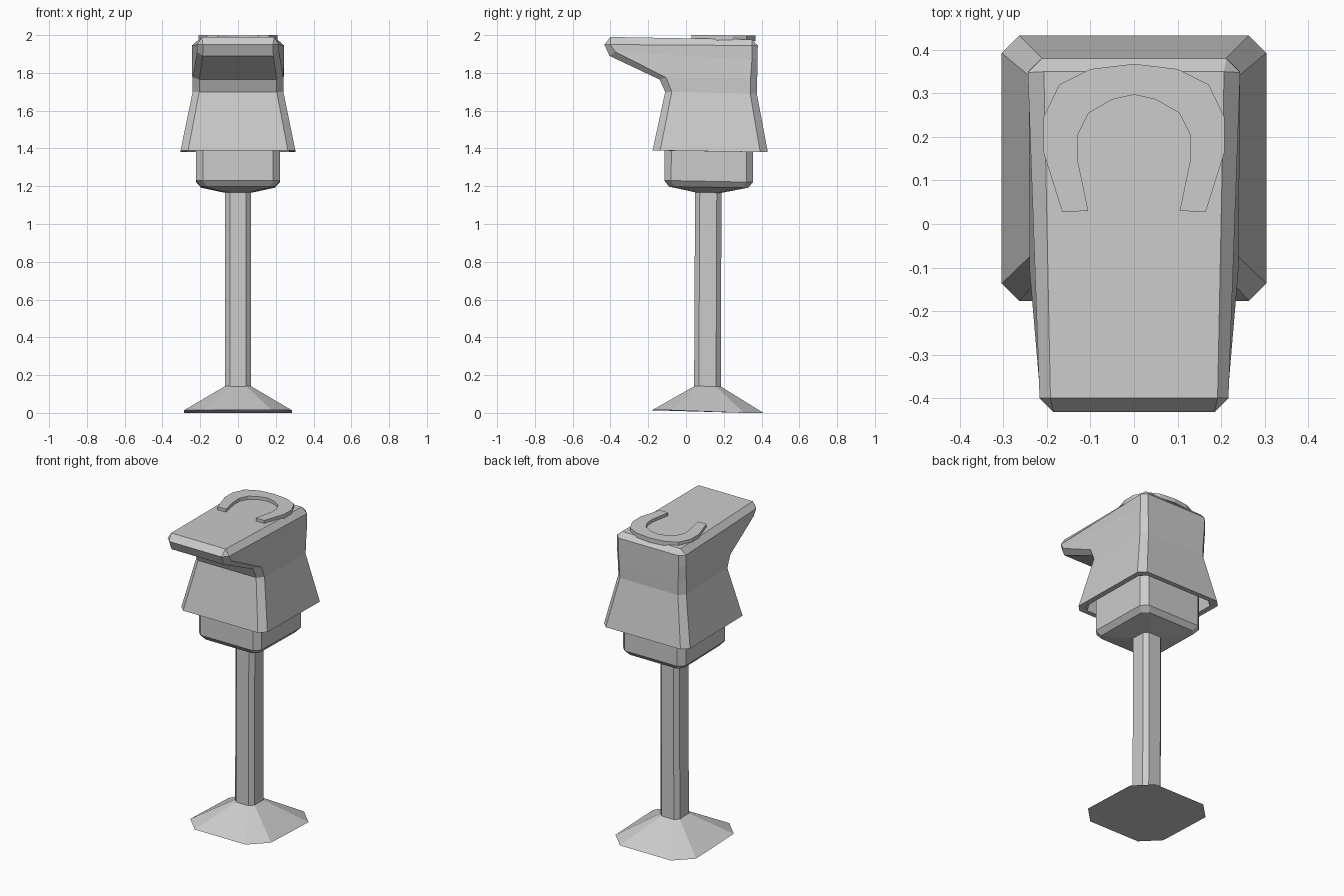
import bpy, bmesh

if "Cube" in bpy.data.objects:
    bpy.data.objects.remove(bpy.data.objects["Cube"], do_unlink=True)

# Single flat grey
grey = bpy.data.materials.new("plain_grey")
grey.use_nodes = True
colour = (0.6, 0.6, 0.6, 1)
grey.diffuse_color = colour
grey.node_tree.nodes["Principled BSDF"].inputs["Base Color"].default_value = colour


def finish(name, bm):
    bmesh.ops.remove_doubles(bm, verts=bm.verts, dist=0.0005)
    bmesh.ops.recalc_face_normals(bm, faces=bm.faces)
    mesh = bpy.data.meshes.new(name)
    bm.to_mesh(mesh)
    bm.free()
    mesh.materials.append(grey)
    obj = bpy.data.objects.new(name, mesh)
    bpy.context.collection.objects.link(obj)
    return obj


def ring(front_w, back_w, yf, yb, zf, zb, c, lift=0):
    """Rectangle with cut corners; width and height vary from front to back."""
    half = [(front_w - c, yf, zf), (front_w, yf + c, zf + lift),
            (back_w, yb - c, zb), (back_w - c, yb, zb)]
    return half + [(-x, y, z) for x, y, z in reversed(half)]


def loft(name, rings):
    bm = bmesh.new()
    loops = [[bm.verts.new(p) for p in r] for r in rings]
    for a, b in zip(loops, loops[1:]):
        for i in range(len(a)):
            j = (i + 1) % len(a)
            bm.faces.new((a[i], a[j], b[j], b[i]))
    bm.faces.new(loops[0])
    bm.faces.new(loops[-1])
    return finish(name, bm)


# Flared foot and post
loft("foot", [
    ring(0.285, 0.285, -0.18, 0.41, 0.014, 0.0, 0.105),
    ring(0.068, 0.068, 0.045, 0.185, 0.142, 0.139, 0.025)])
loft("post", [
    ring(0.068, 0.068, 0.043, 0.184, 0.135, 0.135, 0.025),
    ring(0.068, 0.068, 0.048, 0.188, 1.18, 1.18, 0.025)])

# Block under the head
loft("lower_block", [
    ring(0.068, 0.068, 0.048, 0.188, 1.168, 1.165, 0.025),
    ring(0.195, 0.195, -0.09, 0.33, 1.198, 1.192, 0.03),
    ring(0.222, 0.222, -0.115, 0.355, 1.23, 1.222, 0.036),
    ring(0.222, 0.222, -0.112, 0.355, 1.51, 1.51, 0.036)])

# Hollow flared skirt rising into the overhanging head
loft("head", [
    ring(0.245, 0.245, -0.12, 0.38, 1.5, 1.5, 0.036),
    ring(0.27, 0.27, -0.145, 0.40, 1.388, 1.382, 0.038),
    ring(0.304, 0.304, -0.177, 0.433, 1.389, 1.381, 0.04),
    ring(0.24, 0.24, -0.11, 0.375, 1.70, 1.69, 0.035),
    ring(0.24, 0.242, -0.14, 0.377, 1.765, 1.77, 0.035, 0.01),
    ring(0.217, 0.244, -0.405, 0.379, 1.89, 1.87, 0.03, 0.022),
    ring(0.217, 0.244, -0.432, 0.38, 1.95, 1.945, 0.032),
    ring(0.192, 0.207, -0.40, 0.35, 1.99, 1.977, 0)])

# Horseshoe plate on top
outer = [(0.165, 0.028), (0.208, 0.165), (0.208, 0.245), (0.172, 0.32), (0.1, 0.356)]
inner = [(0.105, 0.03), (0.129, 0.145), (0.129, 0.205), (0.104, 0.255), (0.05, 0.286)]


def arch(side, crown):
    return [(-x, y) for x, y in side] + [(0, crown)] + list(reversed(side))


bm = bmesh.new()
rows = []
for z in (1.974, 2.002):
    for line in (arch(outer, 0.368), arch(inner, 0.297)):
        rows.append([bm.verts.new((x, y, z - 0.013 * y)) for x, y in line])
out_low, in_low, out_high, in_high = rows
for a, b in ((out_low, in_low), (out_high, in_high), (out_low, out_high), (in_low, in_high)):
    for i in range(len(a) - 1):
        bm.faces.new((a[i], a[i + 1], b[i + 1], b[i]))
for i in (0, -1):
    bm.faces.new((out_low[i], in_low[i], in_high[i], out_high[i]))
finish("horseshoe_plate", bm)
